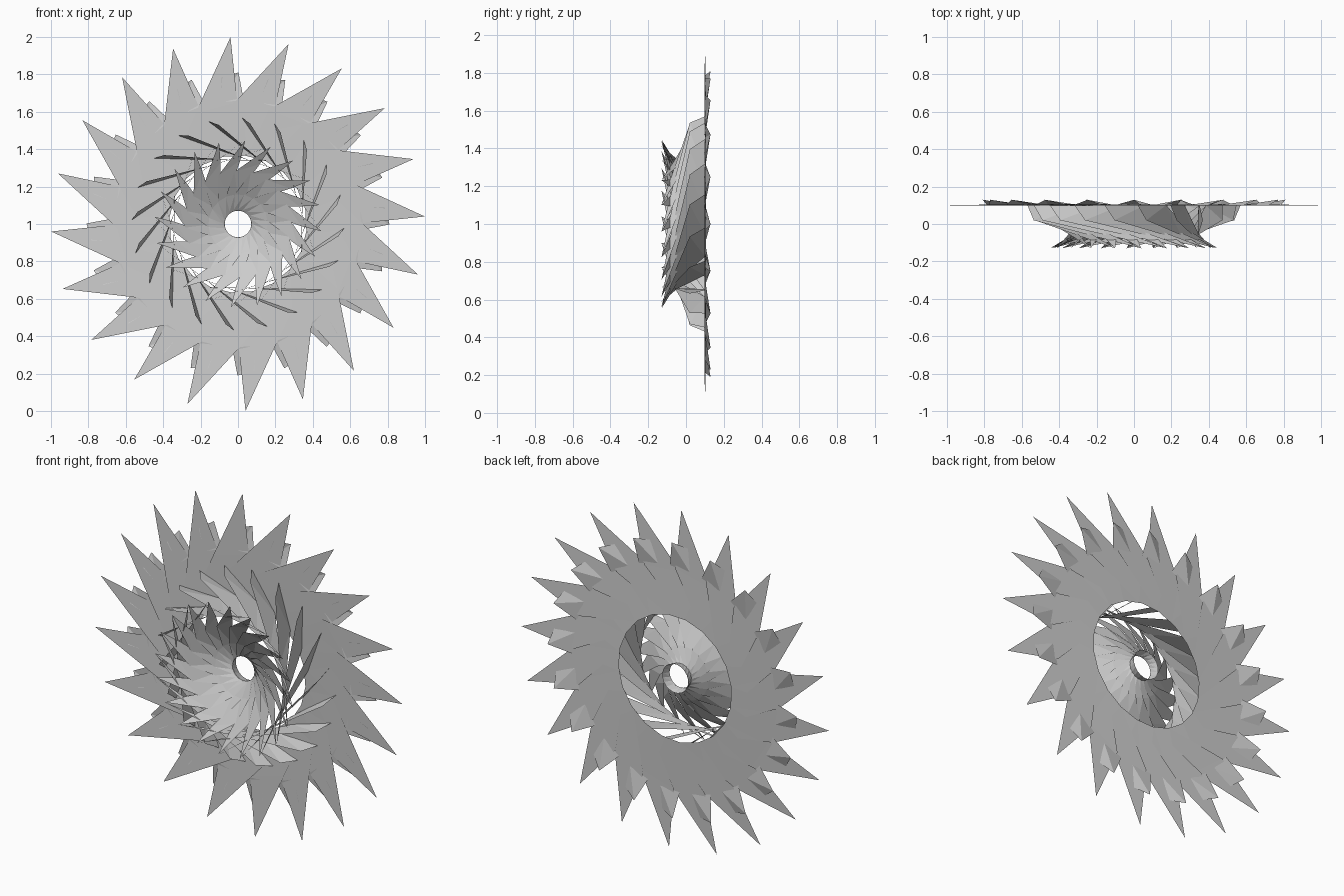
import bpy, bmesh
from math import sin, cos, radians

if "Cube" in bpy.data.objects:
    bpy.data.objects.remove(bpy.data.objects["Cube"])

COUNT = 20
STEP = 360 / COUNT


def blade_ring(name, points, faces, phase):
    """Repeat one folded blade around the y axis; points are (radius, angle, y)."""
    bm = bmesh.new()
    for k in range(COUNT):
        verts = []
        for r, a, y in points:
            t = radians(phase + a + k * STEP)
            verts.append(bm.verts.new((r * cos(t), y, 1 + r * sin(t))))
        for f in faces:
            face = bm.faces.new([verts[i] for i in f])
            face.normal_update()
            if face.normal.y > 0:
                face.normal_flip()
    bmesh.ops.triangulate(bm, faces=bm.faces[:])
    me = bpy.data.meshes.new(name)
    bm.to_mesh(me)
    bm.free()
    ob = bpy.data.objects.new(name, me)
    bpy.context.collection.objects.link(ob)
    return ob


# flat outer flange: long spikes leaning clockwise, overlapping like a shutter
blade_ring("outer_spikes",
           [(1.0, 0, 0.10), (0.633, 18.8, 0.098), (0.54, 30, 0.098),
            (0.37, 48, 0.099), (0.37, 26, 0.104), (0.65, -2, 0.106)],
           [(0, 1, 5), (1, 2, 4, 5), (2, 3, 4)], 2.3)

# short secondary tips folded towards the back
blade_ring("folded_back_tips",
           [(0.81, -2.5, 0.13), (0.79, 4, 0.10), (0.66, 6, 0.103), (0.66, -5, 0.104)],
           [(0, 1, 2), (0, 2, 3)], 2.3)

# waisted collar: straight slanting strips from the flange to the front rim
blade_ring("collar_strips",
           [(0.57, 0, 0.10), (0.54, -5, 0.02), (0.45, -93, -0.13),
            (0.345, -62, -0.045), (0.39, -24, 0.10), (0.345, -45, -0.06)],
           [(0, 1, 4), (1, 5, 3, 4), (5, 2, 3)], 16)

# front bowl: swirling pointed petals sinking to the central hole
blade_ring("bowl_petals",
           [(0.45, 0, -0.13), (0.28, 27, -0.05), (0.16, 47, 0.01), (0.072, 84, 0.05),
            (0.072, 60, 0.055), (0.16, 24, 0.02), (0.34, 3, -0.07)],
           [(0, 1, 6), (1, 2, 5, 6), (2, 3, 4, 5)], 13)

# small twisted tube around the hole
blade_ring("hole_tube",
           [(0.072, 0, 0.05), (0.072, 20, 0.05), (0.085, 50, 0.10), (0.085, 30, 0.10)],
           [(0, 1, 2, 3)], 13)
